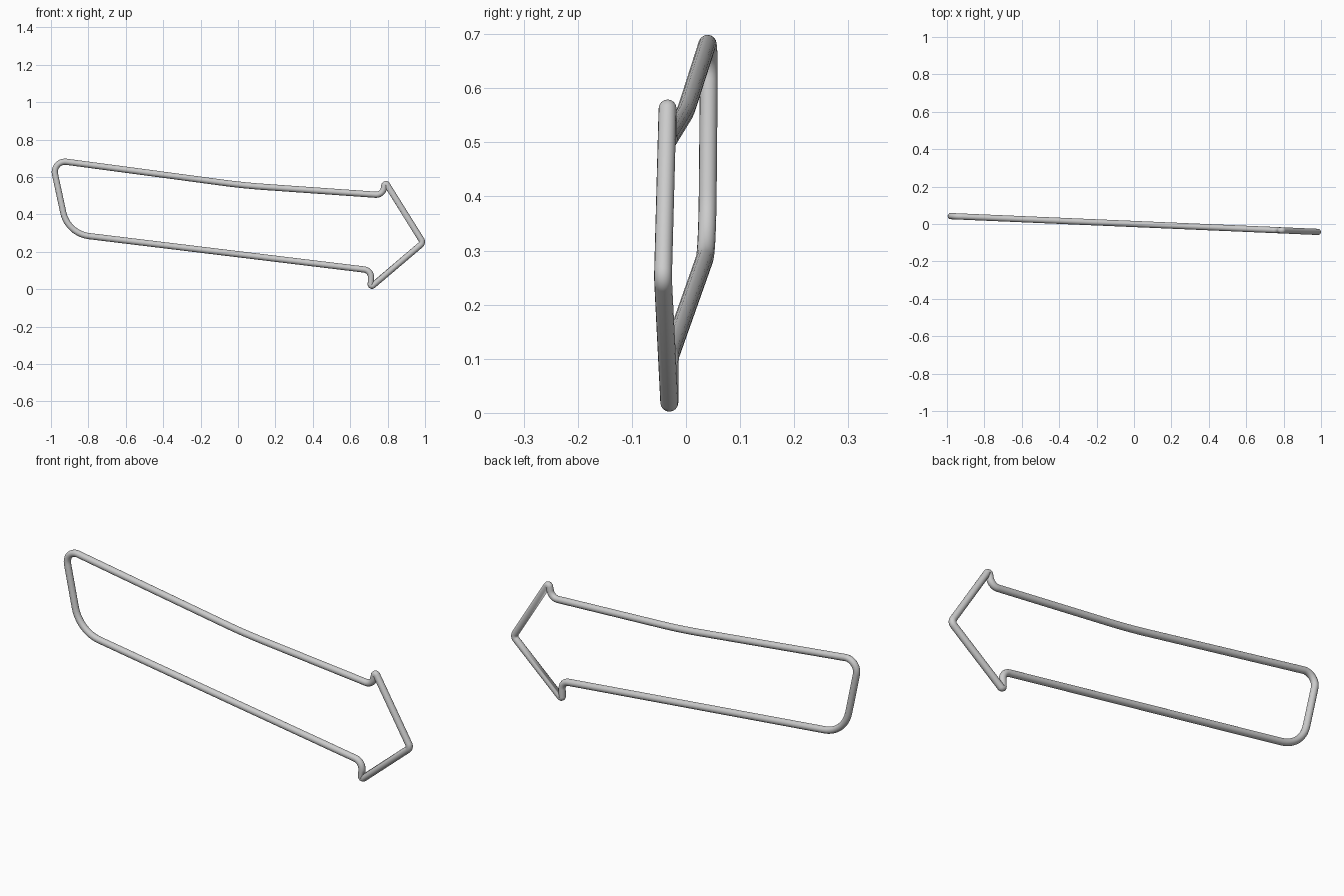
import bpy
import math
from mathutils import Vector

if "Cube" in bpy.data.objects:
    bpy.data.objects.remove(bpy.data.objects["Cube"])

WIRE = 0.0165

# Outline corners in the front plane: x, z, bend radius
corners = [
    (-0.995, 0.692, 0.055),   # upper back corner
    (0.03, 0.555, 3.5),       # soft bend in the top run
    (0.772, 0.503, 0.042),    # top notch
    (0.787, 0.574, 0.007),    # upper barb
    (0.990, 0.249, 0.022),    # arrow point
    (0.709, 0.010, 0.007),    # lower barb
    (0.713, 0.101, 0.042),    # bottom notch
    (-0.91, 0.298, 0.16),     # lower back corner
]


def rounded(points):
    """Closed outline with every corner replaced by a tangent arc."""
    path = []
    for i, (x, z, r) in enumerate(points):
        p = Vector((x, z))
        a = (Vector(points[i - 1][:2]) - p).normalized()
        b = (Vector(points[(i + 1) % len(points)][:2]) - p).normalized()
        half = a.angle(b) / 2
        centre = p + (a + b).normalized() * r / math.sin(half)
        start = p + a * r / math.tan(half) - centre
        end = p + b * r / math.tan(half) - centre
        sweep = math.pi - 2 * half
        n = 10
        for k in range(n + 1):
            t = k / n
            path.append(centre + (start * math.sin((1 - t) * sweep)
                                  + end * math.sin(t * sweep)) / math.sin(sweep))
    return path


# Bent wire loop, lying in a slightly turned upright plane
path = rounded(corners)
curve = bpy.data.curves.new("arrow_wire_loop", 'CURVE')
curve.dimensions = '3D'
curve.bevel_depth = WIRE
curve.bevel_resolution = 6
spline = curve.splines.new('POLY')
spline.points.add(len(path) - 1)
for point, p in zip(spline.points, path):
    point.co = (p.x, -0.043 * p.x, p.y, 1)
spline.use_cyclic_u = True
spline.use_smooth = True

wire = bpy.data.objects.new("arrow_wire_loop", curve)
bpy.context.collection.objects.link(wire)
bpy.context.view_layer.objects.active = wire
wire.select_set(True)
bpy.ops.object.convert(target='MESH')
bpy.ops.object.shade_smooth()
